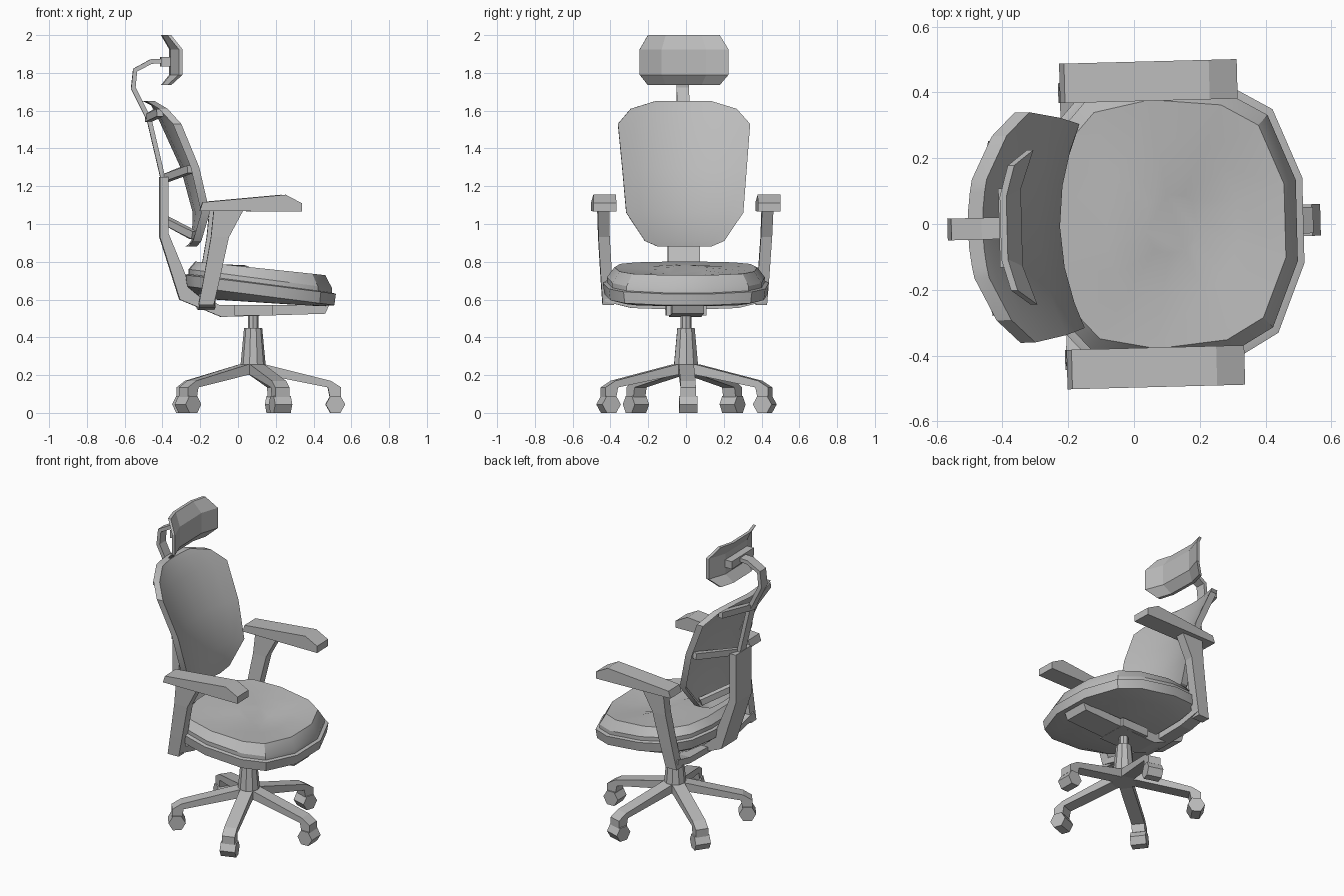
import bpy, bmesh, math
from mathutils import Vector, Matrix

cube = bpy.data.objects.get("Cube")
if cube:
    bpy.data.objects.remove(cube, do_unlink=True)

grey = bpy.data.materials.new("plain_grey")
grey.use_nodes = True
GREY = (0.5, 0.5, 0.5, 1)
grey.diffuse_color = GREY
grey.node_tree.nodes["Principled BSDF"].inputs["Base Color"].default_value = GREY

# The whole chair is turned slightly about its column
AXIS = 0.08
TURN = (Matrix.Translation((AXIS, 0, 0)) @ Matrix.Rotation(math.radians(1.5), 4, 'Z')
        @ Matrix.Translation((-AXIS, 0, 0)))


def make(name, bm, smooth=False):
    bmesh.ops.recalc_face_normals(bm, faces=bm.faces)
    bm.transform(TURN)
    me = bpy.data.meshes.new(name)
    bm.to_mesh(me)
    bm.free()
    me.materials.append(grey)
    ob = bpy.data.objects.new(name, me)
    bpy.context.collection.objects.link(ob)
    if smooth:
        bpy.ops.object.select_all(action='DESELECT')
        ob.select_set(True)
        bpy.context.view_layer.objects.active = ob
        bpy.ops.object.shade_smooth_by_angle(angle=math.radians(30))
    return ob


def loft(bm, rings):
    """Skin closed rings of equal length and cap both ends."""
    loops = [[bm.verts.new(p) for p in r] for r in rings]
    for a, b in zip(loops, loops[1:]):
        for i in range(len(a)):
            j = (i + 1) % len(a)
            bm.faces.new((a[i], a[j], b[j], b[i]))
    bm.faces.new(loops[0])
    bm.faces.new(loops[-1])


def prism(bm, profile, y0, y1):
    loft(bm, [[(x, y, z) for x, z in profile] for y in (y0, y1)])


def bar(bm, path, width, height):
    """Rectangular bar along a path; width is the level direction."""
    pts = [Vector(p) for p in path]
    rings = []
    for i, p in enumerate(pts):
        t = (pts[min(i + 1, len(pts) - 1)] - pts[max(i - 1, 0)]).normalized()
        side = Vector((0, 1, 0)) if abs(t.y) < 0.01 else Vector((0, 0, 1)).cross(t).normalized()
        up = t.cross(side).normalized()
        rings.append([p + side * width / 2 * a + up * height / 2 * b
                      for a, b in ((-1, -1), (1, -1), (1, 1), (-1, 1))])
    loft(bm, rings)


def polygon(n, r, z, x=AXIS):
    return [(x + r * math.cos(math.tau * i / n), r * math.sin(math.tau * i / n), z)
            for i in range(n)]


def shell(rows, bend, cols, depth):
    """Curved panel from rows of (z, half width, x), thickened backwards."""
    bm = bmesh.new()
    grid = [[bm.verts.new((x + bend * (w * c) ** 2, w * c, z)) for c in cols]
            for z, w, x in rows]
    for a, b in zip(grid, grid[1:]):
        for i in range(len(cols) - 1):
            bm.faces.new((a[i], a[i + 1], b[i + 1], b[i]))
    new = bmesh.ops.extrude_face_region(bm, geom=bm.faces[:], use_keep_orig=True)["geom"]
    bmesh.ops.translate(bm, vec=(-depth, 0, 0),
                        verts=[g for g in new if isinstance(g, bmesh.types.BMVert)])
    back = [g for g in new if isinstance(g, bmesh.types.BMFace)]
    bmesh.ops.recalc_face_normals(bm, faces=bm.faces)
    return bm, back


# Five legs with casters
LEG = [(0.08, 0.265), (0.15, 0.255), (0.49, 0.17), (0.545, 0.135), (0.545, 0.085),
       (0.485, 0.085), (0.475, 0.135), (0.15, 0.2), (0.08, 0.2)]
for k in range(5):
    spin = (Matrix.Translation((AXIS, 0, 0)) @ Matrix.Rotation(math.tau * k / 5, 4, 'Z')
            @ Matrix.Translation((-AXIS, 0, 0)))
    bm = bmesh.new()
    prism(bm, LEG, -0.04, 0.04)
    bm.transform(spin)
    make(f"base_leg_{k + 1}", bm)
    bm = bmesh.new()
    wheel = [(x, z + 0.045) for x, _, z in
             [(0.515 + p[0], 0, p[1]) for p in polygon(6, 0.052, 0, 0)]]
    prism(bm, wheel, -0.048, 0.048)
    bm.transform(spin)
    make(f"caster_{k + 1}", bm)

# Column and gas lift
bm = bmesh.new()
loft(bm, [polygon(10, 0.066, 0.2), polygon(10, 0.066, 0.26), polygon(10, 0.048, 0.45)])
make("column", bm)
bm = bmesh.new()
loft(bm, [polygon(8, 0.028, 0.44), polygon(8, 0.028, 0.53)])
make("gas_lift", bm)

# Under-seat beam that bends up into the spine
bm = bmesh.new()
prism(bm, [(0.48, 0.57), (0.46, 0.525), (-0.09, 0.508), (-0.31, 0.6), (-0.415, 0.93),
           (-0.415, 1.25), (-0.37, 1.25), (-0.37, 0.95), (-0.25, 0.66), (-0.1, 0.57)],
      -0.085, 0.085)
make("spine", bm)
bm = bmesh.new()
prism(bm, [(-0.02, 0.515), (0.18, 0.515), (0.18, 0.57), (-0.02, 0.57)], -0.105, 0.105)
make("tilt_box", bm)

# Headrest stem
bm = bmesh.new()
bar(bm, [(-0.395, 0, 1.23), (-0.47, 0, 1.55), (-0.555, 0, 1.72), (-0.545, 0, 1.815),
         (-0.46, 0, 1.86), (-0.36, 0, 1.865)], 0.066, 0.025)
make("headrest_stem", bm)
bm = bmesh.new()
prism(bm, [(-0.41, 1.835), (-0.35, 1.835), (-0.35, 1.885), (-0.41, 1.885)], -0.12, 0.12)
make("headrest_bracket", bm)

# Headrest pad
bm, _ = shell([(1.735, 0.19, -0.395), (1.79, 0.235, -0.355), (1.925, 0.235, -0.355),
               (2.0, 0.19, -0.395)], 1.0, (-1, -0.5, 0.5, 1), 0.02)
make("headrest", bm)

# Backrest with a raised rim at the rear
bm, back = shell([(0.88, 0.14, -0.235), (0.91, 0.21, -0.23), (1.06, 0.31, -0.225),
                  (1.3, 0.33, -0.29), (1.53, 0.35, -0.395), (1.61, 0.28, -0.435),
                  (1.65, 0.15, -0.46)], 0.7, (-1, -0.75, -0.4, 0, 0.4, 0.75, 1), 0.045)
bmesh.ops.inset_region(bm, faces=back, thickness=0.025, depth=0, use_even_offset=True)
inner = {v for f in back for v in f.verts}
bmesh.ops.translate(bm, vec=(0.03, 0, 0), verts=list(inner))
make("backrest", bm, True)

# Struts from the spine to the backrest rim
for name, end, mid in (("upper", (-0.42, 0.26, 1.59), (-0.475, 0, 1.56)),
                       ("middle", (-0.26, 0.3, 1.29), (-0.39, 0, 1.24)),
                       ("lower", (-0.235, 0.2, 0.94), (-0.385, 0, 1.02))):
    bm = bmesh.new()
    bar(bm, [(end[0], -end[1], end[2]), mid, end], 0.035, 0.04)
    make(f"{name}_back_strut", bm)

# Seat: one outline reused for the pan and the cushion
HALF = [(0.515, 0.13), (0.43, 0.34), (0.3, 0.415), (0.05, 0.44), (-0.15, 0.4),
        (-0.24, 0.3), (-0.28, 0.12)]
OUTLINE = HALF + [(x, -y) for x, y in reversed(HALF)]
MID = 0.115


def seat_ring(scale, lift, slope=0.125):
    return [(MID + (x - MID) * scale, y * scale, 0.65 + lift - slope * (x - MID))
            for x, y in OUTLINE]


bm = bmesh.new()
loft(bm, [seat_ring(0.78, -0.065, 0.05), seat_ring(0.98, -0.03), seat_ring(1.0, 0.03),
          seat_ring(0.96, 0.035)])
make("seat_pan", bm, True)
bm = bmesh.new()
loft(bm, [seat_ring(0.95, 0.02), seat_ring(0.95, 0.06), seat_ring(0.86, 0.115, 0.09),
          seat_ring(0.5, 0.105, 0.08), seat_ring(0.2, 0.1, 0.08)])
make("seat_cushion", bm, True)

# Armrests, mirrored left and right
for side, s in (("left", 1), ("right", -1)):
    bm = bmesh.new()
    prism(bm, [(-0.215, 1.07), (0.325, 1.065), (0.325, 1.11), (0.24, 1.155),
               (-0.2, 1.115)], s * 0.375, s * 0.495)
    make(f"{side}_arm_pad", bm)
    bm = bmesh.new()
    rows = [(1.08, -0.14, 0.02, 0.435), (0.93, -0.155, -0.06, 0.43),
            (0.7, -0.195, -0.11, 0.415), (0.57, -0.22, -0.14, 0.405)]
    loft(bm, [[(a, s * (y - 0.03), z), (b, s * (y - 0.03), z),
               (b, s * (y + 0.03), z), (a, s * (y + 0.03), z)] for z, a, b, y in rows])
    make(f"{side}_arm_post", bm)
    bm = bmesh.new()
    bar(bm, [(-0.175, s * 0.42, 0.61), (-0.17, s * 0.28, 0.575), (-0.17, 0, 0.565)], 0.085, 0.04)
    make(f"{side}_arm_crossbar", bm)
